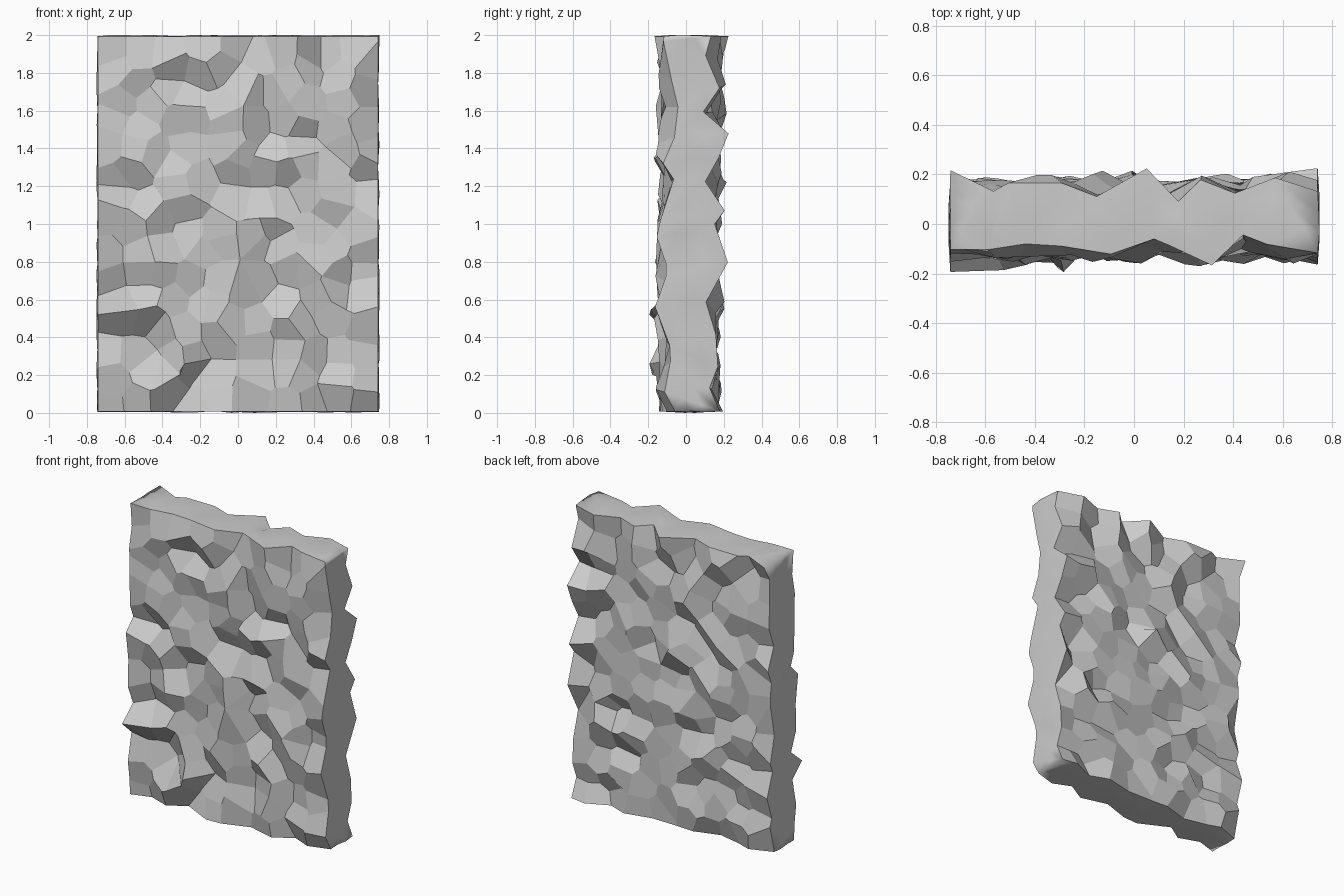
import bpy, bmesh, random, math
from mathutils import Vector

if "Cube" in bpy.data.objects:
    bpy.data.objects.remove(bpy.data.objects["Cube"])

W, H = 0.742, 0.993          # half width / half height of the chiselled panels
COLS, ROWS = 10, 15


def clip(poly, mid, n):
    """Keep the part of a 2D polygon on the near side of a line."""
    out = []
    for a, b in zip(poly, poly[1:] + poly[:1]):
        da, db = (a - mid).dot(n), (b - mid).dot(n)
        if da <= 0:
            out.append(a)
        if da * db < 0:
            out.append(a.lerp(b, da / (da - db)))
    return out


def on_border(v):
    return abs(v.co.x) > W - 1e-4, abs(v.co.z - 1) > H - 1e-4


def level(verts, spread):
    """Remove broad waves so only stone-sized bumps stay, then set their depth."""
    pts = [(v.co.x, v.co.z, v.co.y) for v in verts]
    for v in verts:
        tot = wsum = 0.0
        for x, z, y in pts:
            d2 = (x - v.co.x) ** 2 + (z - v.co.z) ** 2
            if d2 < 0.16:
                w = math.exp(-d2 / 0.04)
                tot += w * y
                wsum += w
        v.co.y -= tot / wsum
    dev = (sum(v.co.y ** 2 for v in verts) / len(verts)) ** 0.5
    for v in verts:
        v.co.y = max(-2.0, min(2.6, v.co.y / dev)) * spread


def rock_panel(bm, seed, mean, spread, sign):
    """One face of the slab: irregular cells, nearly planar facets."""
    rng = random.Random(seed)
    sites = [Vector(((i + 0.5 + rng.uniform(-.42, .42)) * 2 * W / COLS - W,
                     (j + 0.5 + rng.uniform(-.42, .42)) * 2 * H / ROWS - H))
             for i in range(COLS) for j in range(ROWS)]
    pan = bmesh.new()
    for s in sites:
        poly = [Vector(p) for p in ((-W, -H), (W, -H), (W, H), (-W, H))]
        for t in sites:
            if t is not s and (t - s).length < 0.7:
                poly = clip(poly, (s + t) / 2, t - s)
        pan.faces.new([pan.verts.new((p.x, 0, p.y + 1)) for p in poly])
    bmesh.ops.remove_doubles(pan, verts=pan.verts, dist=0.0001)
    bmesh.ops.remove_doubles(pan, verts=pan.verts, dist=0.02)
    # snap welded border points back to the outline, random depth
    for v in pan.verts:
        if v.is_boundary and W - abs(v.co.x) < 0.021:
            v.co.x = W if v.co.x > 0 else -W
        if v.is_boundary and H - abs(v.co.z - 1) < 0.021:
            v.co.z = 1 + (H if v.co.z > 1 else -H)
        v.co.y = rng.uniform(-0.07, 0.07)
    # flatten the facets by projecting corners on their face planes
    verts = list(pan.verts)
    for _ in range(12):
        level(verts, spread)
        planes = {}
        for f in pan.faces:
            f.normal_update()
            planes[f] = (f.calc_center_median(), f.normal.copy())
        moves = {}
        for v in verts:
            d = Vector()
            for f in v.link_faces:
                c, n = planes[f]
                d -= n * (v.co - c).dot(n)
            d /= max(1, len(v.link_faces))
            bx, bz = on_border(v)
            moves[v] = Vector((0 if bx else d.x * 0.6, d.y, 0 if bz else d.z * 0.6))
        for v, d in moves.items():
            v.co += d
            v.co.x = max(-W, min(W, v.co.x))
            v.co.z = max(1 - H, min(1 + H, v.co.z))
    level(verts, spread)
    # copy into the slab
    new = {v: bm.verts.new((v.co.x, sign * (mean + v.co.y), v.co.z)) for v in verts}
    for f in pan.faces:
        bm.faces.new([new[v] for v in f.verts])
    pan.free()


bm = bmesh.new()
rock_panel(bm, 4, 0.108, 0.033, -1)
rock_panel(bm, 11, 0.150, 0.029, 1)

# side band joining the two panels, slightly pillowed
rim = [e for e in bm.edges if e.is_boundary]
band = bmesh.ops.bridge_loops(bm, edges=rim)
sub = bmesh.ops.subdivide_edges(bm, edges=band["edges"], cuts=2, use_grid_fill=True)
rng = random.Random(3)
for v in [g for g in sub["geom_inner"] if isinstance(g, bmesh.types.BMVert)]:
    bx, bz = on_border(v)
    push = rng.uniform(-0.003, 0.008)
    if bx:
        v.co.x += push if v.co.x > 0 else -push
    if bz:
        v.co.z += push if v.co.z > 1 else -push
bmesh.ops.recalc_face_normals(bm, faces=bm.faces)
for f in bm.faces:
    f.smooth = abs(f.normal.y) < 0.3 and any(any(on_border(v)) for v in f.verts)

low = min(v.co.z for v in bm.verts)
for v in bm.verts:
    v.co.z -= low

mesh = bpy.data.meshes.new("rock_wall")
bm.to_mesh(mesh)
bm.free()
wall = bpy.data.objects.new("rock_wall", mesh)
bpy.context.collection.objects.link(wall)
